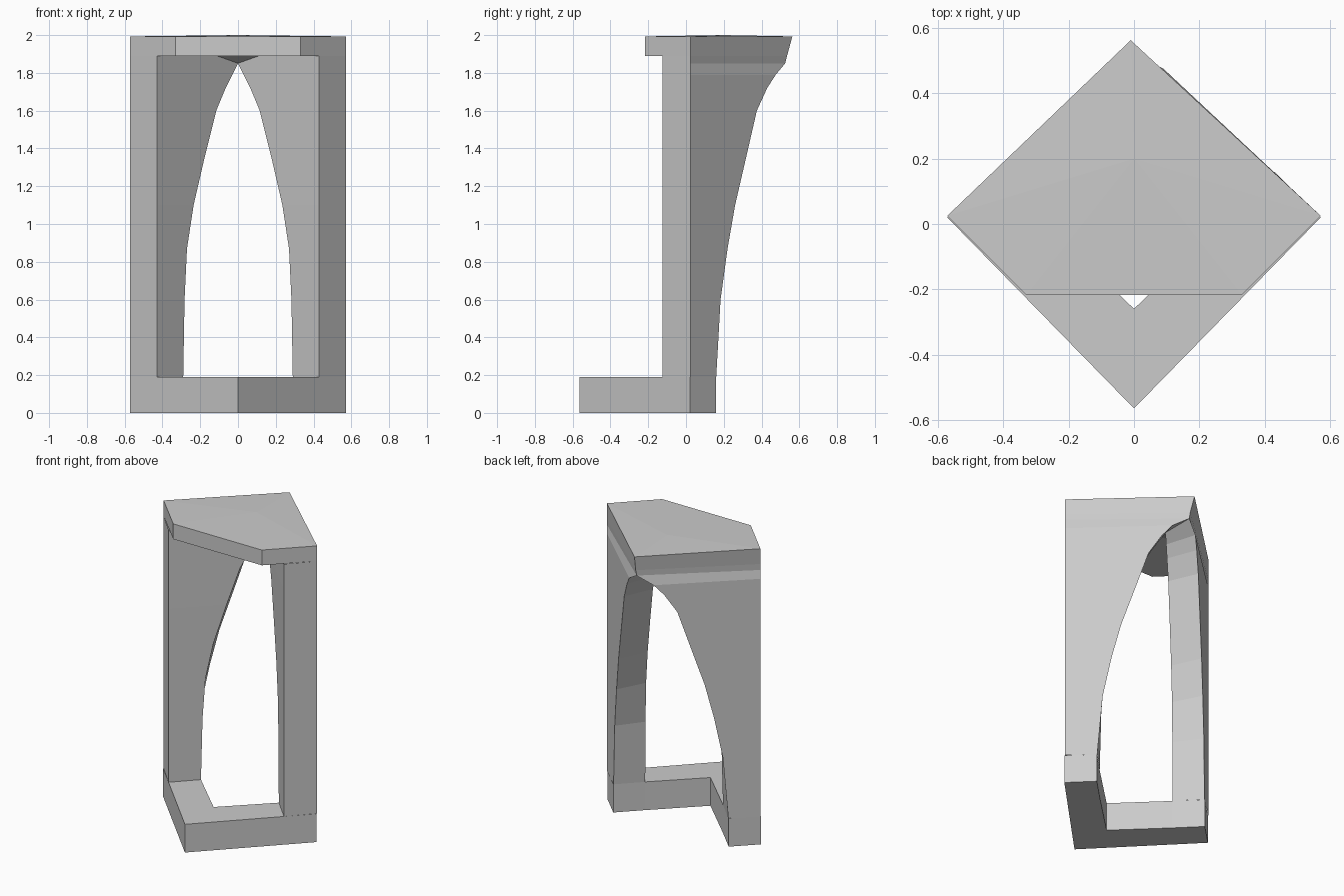
import bpy

if "Cube" in bpy.data.objects:
    bpy.data.objects.remove(bpy.data.objects["Cube"])

SIDE, TOP_BEAM, BASE_TOP = 0.572, 1.89, 0.19


def make_object(name, verts, faces):
    import bmesh
    mesh = bpy.data.meshes.new(name)
    mesh.from_pydata(verts, [], faces)
    bm = bmesh.new()
    bm.from_mesh(mesh)
    bmesh.ops.recalc_face_normals(bm, faces=bm.faces)
    bm.to_mesh(mesh)
    bm.free()
    obj = bpy.data.objects.new(name, mesh)
    bpy.context.collection.objects.link(obj)
    return obj


def loft(name, rings, bottom=True, top=True):
    n = len(rings[0])
    verts = [p for ring in rings for p in ring]
    faces = []
    for k in range(len(rings) - 1):
        for i in range(n):
            j = (i + 1) % n
            faces.append((k*n + i, k*n + j, k*n + n + j, k*n + n + i))
    if bottom:
        faces.append(tuple(reversed(range(n))))
    if top:
        faces.append(tuple(range(len(verts) - n, len(verts))))
    return make_object(name, verts, faces)


def at(points, z):
    return [(x, y, z) for x, y in points]


# V-shaped base sill
half = [(SIDE, 0.02), (0.43, 0.16), (0.29, 0.02)]
sill = [(0, -0.565)] + half + [(0, -0.26)] + [(-x, y) for x, y in reversed(half)]
loft("base_sill", [at(sill, 0), at(sill, BASE_TOP)])

# Corner posts flaring into back walls: height, outer edge y, inner edge x
arch = [(BASE_TOP, 0.16, 0.29), (0.6, 0.183, 0.283), (0.87, 0.22, 0.27),
        (1.1, 0.26, 0.235), (1.36, 0.32, 0.175), (1.6, 0.375, 0.115),
        (1.72, 0.43, 0.065), (1.79, 0.475, 0.03), (1.85, 0.525, 0.0),
        (TOP_BEAM, 0.535, 0.0)]
for name, s in (("right_arched_wall", 1), ("left_arched_wall", -1)):
    rings = []
    for z, y_out, x_in in arch:
        x_out = SIDE * (1 - (y_out - 0.025) / 0.535)
        if z >= 1.85:
            x_out = 0.0
        y_in = 0.02 + (0.29 - x_in) * 0.96
        rings.append([(s*SIDE, 0.025, z), (s*x_out, y_out, z),
                      (s*x_in, y_in, z), (s*0.43, -0.125, z)])
    loft(name, rings, bottom=False, top=False)

# Gusset under the roof where both arches meet
make_object("arch_gusset", [(0, 0.3, 1.85), (0.11, 0.19, TOP_BEAM),
                            (-0.11, 0.19, TOP_BEAM)], [(0, 1, 2)])

# Roof slab with cut-off front corner and very slightly raised middle
lower = [(-SIDE, 0.025), (-0.33, -0.218), (0.33, -0.218), (SIDE, 0.025), (0, 0.535)]
upper = lower[:4] + [(-0.01, 0.563)]
verts = at(lower, TOP_BEAM) + at(upper, 1.993) + [(0, 0.2, 2.0)]
faces = [(4, 3, 2, 1, 0)]
for i in range(5):
    j = (i + 1) % 5
    faces += [(i, j, j + 5, i + 5), (i + 5, j + 5, 10)]
make_object("roof_slab", verts, faces)
